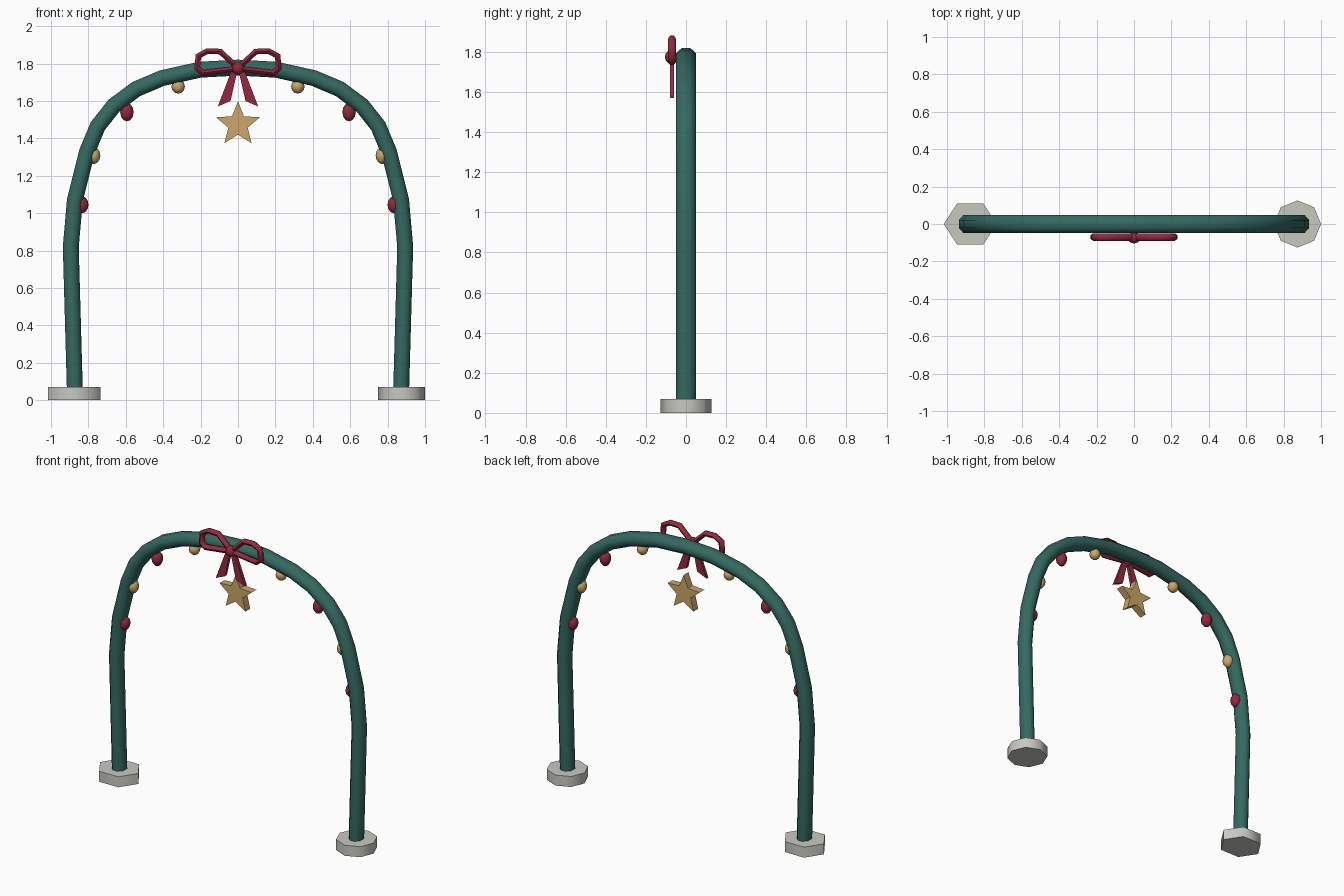
import bpy, bmesh, math
from mathutils import Vector, Matrix

cube = bpy.data.objects.get("Cube")
if cube:
    bpy.data.objects.remove(cube)


def material(name, rgb):
    m = bpy.data.materials.new(name)
    m.use_nodes = True
    m.diffuse_color = (*rgb, 1)
    m.node_tree.nodes["Principled BSDF"].inputs["Base Color"].default_value = (*rgb, 1)
    return m


GREEN = material("pine green", (0.035, 0.14, 0.12))
RED = material("ribbon red", (0.30, 0.022, 0.05))
GOLD = material("soft gold", (0.60, 0.39, 0.14))
STONE = material("pale stone", (0.58, 0.58, 0.54))


def finish(name, bm, mat, angle=65):
    bmesh.ops.recalc_face_normals(bm, faces=bm.faces)
    me = bpy.data.meshes.new(name)
    bm.to_mesh(me)
    bm.free()
    me.materials.append(mat)
    me.shade_smooth()
    me.set_sharp_from_angle(angle=math.radians(angle))
    ob = bpy.data.objects.new(name, me)
    bpy.context.collection.objects.link(ob)
    return ob


def sweep(name, path, wide, deep, mat, y=0.0, sides=8):
    """Sweep an elliptical ring along an upright (x, z) path with mitred bends."""
    bm = bmesh.new()
    pts = [Vector(p) for p in path]
    rings = []
    for i, p in enumerate(pts):
        a = (p - pts[i - 1]).normalized() if i else (pts[1] - p).normalized()
        b = (pts[i + 1] - p).normalized() if i < len(pts) - 1 else a
        t = (a + b).normalized()
        w = wide / max(t.dot(a), 0.6)
        ring = []
        for k in range(sides):
            ang = 2 * math.pi * (k + 0.5) / sides
            u, v = w * math.cos(ang), deep * math.sin(ang)
            ring.append(bm.verts.new((p.x - t.y * u, y + v, p.y + t.x * u)))
        rings.append(ring)
    for r, s in zip(rings, rings[1:]):
        for k in range(sides):
            n = (k + 1) % sides
            bm.faces.new((r[k], r[n], s[n], s[k]))
    bm.faces.new(rings[0])
    bm.faces.new(rings[-1])
    return finish(name, bm, mat)


def plate(name, outline, y0, y1, mat):
    """Extrude an upright (x, z) outline from y0 to y1."""
    bm = bmesh.new()
    face = bm.faces.new([bm.verts.new((x, y0, z)) for x, z in outline])
    out = bmesh.ops.extrude_face_region(bm, geom=[face])
    moved = [g for g in out["geom"] if isinstance(g, bmesh.types.BMVert)]
    bmesh.ops.translate(bm, verts=moved, vec=(0, y1 - y0, 0))
    return finish(name, bm, mat, 30)


def ball(name, centre, size, mat):
    bm = bmesh.new()
    bmesh.ops.create_uvsphere(bm, u_segments=8, v_segments=6, radius=1,
                              matrix=Matrix.LocRotScale(Vector(centre), None, Vector(size)))
    return finish(name, bm, mat)


def base(name, x, sides, turn, size):
    bm = bmesh.new()
    bmesh.ops.create_cone(bm, cap_ends=True, segments=sides, radius1=1, radius2=1, depth=1)
    bmesh.ops.rotate(bm, verts=bm.verts, matrix=Matrix.Rotation(turn, 3, 'Z'))
    bmesh.ops.scale(bm, verts=bm.verts, vec=size)
    bmesh.ops.translate(bm, verts=bm.verts, vec=(x, 0, size[2] / 2))
    return finish(name, bm, STONE)


# Arch
half = [(0.872, 0.04), (0.894, 0.82), (0.872, 1.07), (0.808, 1.326), (0.75, 1.465),
        (0.663, 1.575), (0.545, 1.663), (0.406, 1.722), (0.203, 1.767)]
arch = half + [(0, 1.778)] + [(-x, z) for x, z in reversed(half)]
sweep("arch", arch, 0.046, 0.053, GREEN)

# Feet
base("left_foot", 0.874, 8, 0, (0.126, 0.126, 0.07))
base("right_foot", -0.876, 6, math.pi / 6, (0.141, 0.126, 0.07))

# Baubles along the inside of the arch
baubles = [(0.32, 1.677, 0.038, GOLD), (0.594, 1.54, 0.049, RED),
           (0.772, 1.308, 0.046, GOLD), (0.835, 1.045, 0.046, RED)]
for side, s in (("left", 1), ("right", -1)):
    for i, (x, z, h, mat) in enumerate(baubles):
        ball(f"{side}_bauble_{i + 1}", (s * x, 0, z), (0.036, 0.036, h), mat)

# Bow loops, tails and knot
loop = [(0.005, 1.78), (0.095, 1.864), (0.165, 1.866), (0.212, 1.84),
        (0.218, 1.775), (0.188, 1.75), (0.005, 1.772)]
tail = [(0, 1.78), (0.035, 1.77), (0.108, 1.595), (0.058, 1.572)]
tail = [(0, 1.775), (0.03, 1.775), (0.108, 1.57), (0.04, 1.6)]
for side, s in (("left", 1), ("right", -1)):
    sweep(f"{side}_bow_loop", [(s * x, z) for x, z in loop], 0.017, 0.02, RED, y=-0.07, sides=6)
    plate(f"{side}_bow_tail", [(s * x, z) for x, z in tail], -0.081, -0.06, RED)
ball("bow_knot", (0, -0.074, 1.775), (0.035, 0.031, 0.035), RED)

# Hanging star
points = []
for k in range(10):
    r = 0.124 if k % 2 == 0 else 0.054
    a = math.pi / 2 + k * math.pi / 5
    points.append((r * math.cos(a), 1.474 + r * math.sin(a)))
plate("star", points, -0.025, 0.025, GOLD)
